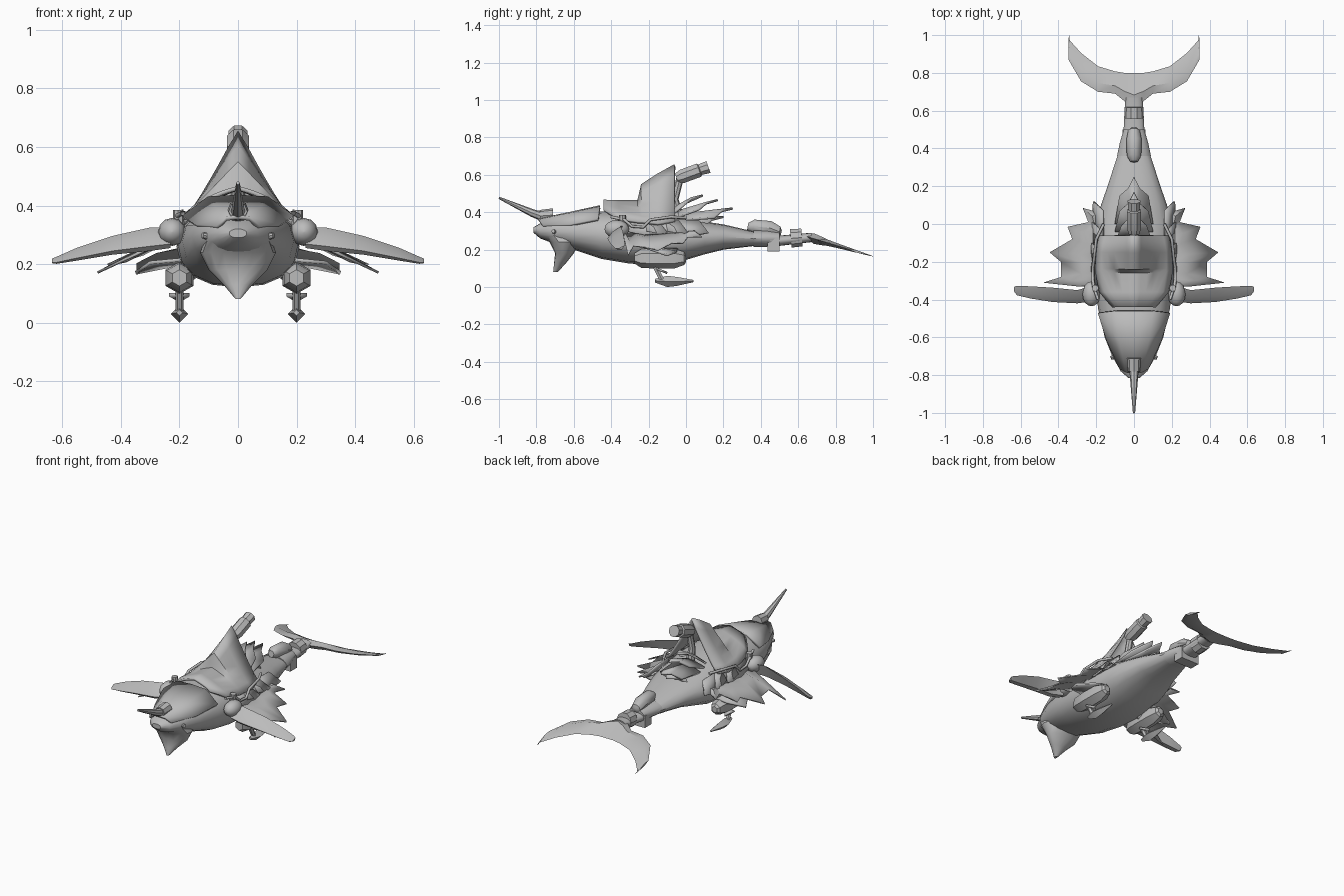
import bpy, bmesh, math
from mathutils import Vector

if "Cube" in bpy.data.objects:
    bpy.data.objects.remove(bpy.data.objects["Cube"])

grey = bpy.data.materials.new("plain_grey")
grey.diffuse_color = (0.5, 0.5, 0.5, 1)
grey.use_nodes = True
grey.node_tree.nodes["Principled BSDF"].inputs["Base Color"].default_value = grey.diffuse_color


def build(name, verts, faces, mirror=False, thick=0):
    bm = bmesh.new()
    vs = [bm.verts.new(v) for v in verts]
    for f in faces:
        bm.faces.new([vs[i] for i in f])
    bmesh.ops.recalc_face_normals(bm, faces=bm.faces)
    me = bpy.data.meshes.new(name)
    bm.to_mesh(me)
    bm.free()
    me.materials.append(grey)
    ob = bpy.data.objects.new(name, me)
    bpy.context.collection.objects.link(ob)
    if mirror:
        m = ob.modifiers.new("mirror", 'MIRROR')
        m.merge_threshold = 0.0005
    if thick:
        s = ob.modifiers.new("thickness", 'SOLIDIFY')
        s.thickness = thick
        s.offset = 0
    return ob


def loft(name, rings, closed=True, **kw):
    """Skin rows of points; closed rows become a capped tube."""
    n = len(rings[0])
    faces = []
    for r in range(len(rings) - 1):
        for i in range(n if closed else n - 1):
            j = (i + 1) % n
            faces.append((r*n + i, r*n + j, (r+1)*n + j, (r+1)*n + i))
    if closed:
        faces += [tuple(range(n)), tuple(range((len(rings)-1)*n, len(rings)*n))]
    return build(name, [p for r in rings for p in r], faces, **kw)


def rod(name, stations, seg=12, turn=0.0, **kw):
    """Turned part: stations are (point, radius) along a line."""
    a, b = Vector(stations[0][0]), Vector(stations[-1][0])
    q = (b - a).to_track_quat('Z', 'Y')
    rings = []
    for p, r in stations:
        rings.append([Vector(p) + q @ Vector((r*math.cos(turn + 2*math.pi*i/seg),
                                              r*math.sin(turn + 2*math.pi*i/seg), 0))
                      for i in range(seg)])
    return loft(name, rings, **kw)


def spow(v, p):
    return math.copysign(abs(v)**p, v)


ANG = [2*math.pi*i/16 for i in range(16)]

# Body and tail stalk: y, half width, bottom, top
body = [(-.815, .03, .29, .32), (-.78, .07, .26, .34), (-.7, .115, .23, .365),
        (-.6, .155, .2, .385), (-.45, .19, .15, .405), (-.3, .205, .125, .405),
        (-.15, .21, .12, .4), (0, .2, .145, .37), (.1, .175, .175, .35),
        (.2, .14, .2, .335), (.37, .085, .22, .295), (.5, .055, .22, .275),
        (.67, .045, .24, .29)]
loft("body", [[(w*spow(math.cos(a), .9), y, (b+t)/2 + (t-b)/2*spow(math.sin(a), .9))
               for a in ANG] for y, w, b, t in body])

# Downturned beak: z, front y, back y, half width
beak = [(.08, -.71, -.685, .008), (.13, -.705, -.64, .05), (.18, -.70, -.60, .1),
        (.24, -.73, -.57, .13), (.29, -.79, -.55, .11)]
loft("beak", [[(w*math.cos(a), (f+b)/2 + (b-f)/2*math.sin(a), z) for a in ANG]
              for z, f, b, w in beak])

# Faceted head plate
loft("head_plate", [[(0, -.79, .36), (.04, -.785, .355), (.07, -.765, .325)],
                    [(0, -.62, .395), (.075, -.62, .39), (.14, -.62, .33)],
                    [(0, -.46, .43), (.1, -.46, .425), (.187, -.47, .36)]],
     closed=False, mirror=True, thick=.014)

# Horn, its socket, and eyes
rod("horn", [((0, -.73, .365), .028), ((0, -.82, .395), .021), ((0, -1, .477), .006)], 8)
rod("horn_socket", [((0, -.71, .385), .036), ((0, -.78, .38), .032)], 8)
rod("eye", [((.1, -.7, .295), .014), ((.122, -.71, .298), .01)], 8, mirror=True)

# Saddle hood rising into the dorsal fin, open at the back: y, half width, edge, top, curve
hood = [(-.44, .11, .41, .46, .6), (-.36, .18, .36, .458, .6), (-.255, .2, .345, .46, .7),
        (-.235, .2, .345, .545, 1.1), (-.15, .2, .335, .6, 1.15), (-.06, .18, .35, .65, 1.15)]
loft("dorsal_hood", [[(w*t/6, y, b + (z-b)*(1 - t/6)**p) for t in range(7)]
                     for y, w, b, z, p in hood],
     closed=False, mirror=True, thick=.014)

# Back cannon with its post
rod("cannon", [((0, -.05, .58), .03), ((0, -.02, .592), .04), ((0, .07, .625), .04),
               ((0, .075, .627), .032), ((0, .12, .642), .036)], 8, math.pi/8)
rod("cannon_post", [((0, -.04, .38), .03), ((0, -.06, .47), .02), ((0, -.03, .59), .02)], 8)

# Overlapping back feathers: half width, base y, base z, tip y, tip z
for i, (w, by, bz, ty, tz) in enumerate([(.09, -.07, .39, .09, .49), (.1, -.04, .375, .17, .465),
                                         (.1, 0, .36, .25, .42), (.13, 0, .33, .2, .375)]):
    build(f"back_feather_{i+1}", [(0, by, bz + .03), (w, by, bz), (w*.75, ty - .1, tz - .05),
                                  (w*.3, ty - .06, tz - .015), (0, ty, tz)],
          [(0, 1, 2, 3), (0, 3, 4)], mirror=True, thick=.012)

# Pointed flank scales
for i, y in enumerate((-.2, -.09, .02)):
    x = .212 - i*.004
    build(f"flank_scale_{i+1}", [(x - .04, y - .13, .36), (x - .04, y + .05, .355),
                                 (x + .01, y + .1, .29), (x + .012, y, .27), (x + .008, y - .12, .3)],
          [(0, 1, 3, 4), (1, 2, 3)], mirror=True, thick=.01)

# Hose along the saddle edge
for s, side in ((1, "right"), (-1, "left")):
    cu = bpy.data.curves.new("hose_" + side, 'CURVE')
    cu.dimensions = '3D'
    cu.bevel_depth = .008
    cu.bevel_resolution = 2
    sp = cu.splines.new('POLY')
    pts = [(.19, -.4, .375), (.215, -.33, .36), (.218, -.29, .325), (.218, -.23, .32),
           (.212, -.19, .36), (.2, -.08, .375), (.16, 0, .37)]
    sp.points.add(len(pts) - 1)
    for p, c in zip(sp.points, pts):
        p.co = (s*c[0], c[1], c[2], 1)
    cu.materials.append(grey)
    bpy.context.collection.objects.link(bpy.data.objects.new("hose_" + side, cu))

# Shoulder joint and bladed flipper: x, y, half chord, z, half height
rod("shoulder_ball", [((.225, -.37 + .065*math.sin(a), .31), .046*math.cos(a) + .002)
                      for a in [math.pi*(k/8 - .5) for k in range(9)]], mirror=True)
rod("shoulder_pin", [((.2, -.34, .3), .02), ((.205, -.34, .385), .018)], 8, mirror=True)
wing = [(.23, -.37, .04, .29, .035), (.3, -.385, .035, .285, .04), (.43, -.375, .038, .264, .032),
        (.55, -.362, .032, .234, .022), (.62, -.352, .025, .213, .012), (.635, -.345, .012, .211, .008)]
loft("flipper", [[(x, y - c, z - h*.6), (x, y - c*.2, z + h*.3), (x, y + c, z + h),
                  (x, y + c*.3, z - h), (x, y - c*.6, z - h)] for x, y, c, z, h in wing],
     mirror=True)

# Webbed side fin: spike tips alternate with notches
rim = [(.3, -.33), (.48, -.31), (.385, -.28), (.385, -.2), (.445, -.15), (.325, -.08),
       (.35, -.015), (.24, .01), (.27, .085), (.19, .06)]
def fin_z(x, k): return .295 - .4*(x - .2) - (.012 if k % 2 else 0)
rows = [[(.17, -.33 + .37*k/9, .29), (.17 + (x - .17)*.5, -.33 + .37*k/9 + (y + .33 - .37*k/9)*.5,
        fin_z(.17 + (x - .17)*.5, k) + .01), (x, y, fin_z(x, k))] for k, (x, y) in enumerate(rim)]
loft("webbed_fin", rows, closed=False, mirror=True, thick=.008)

# Belly pods with side vanes
rod("belly_pod", [((.2, -.275, .153), .028), ((.2, -.24, .153), .05), ((.2, -.16, .153), .055),
                  ((.2, -.06, .153), .053), ((.2, -.01, .153), .035), ((.2, 0, .153), .02)],
    6, math.pi/6, mirror=True)
rod("pod_mount", [((.14, -.14, .21), .045), ((.2, -.14, .16), .04)], 8, mirror=True)
build("pod_vane", [(.14, -.24, .22), (.3, -.2, .205), (.35, -.1, .17), (.25, -.05, .19),
                   (.14, -.04, .21)], [(0, 1, 3, 4), (1, 2, 3)], mirror=True, thick=.012)

# Small darts hung under the pods
rod("dart_strut", [((.2, -.17, .12), .014), ((.2, -.13, .04), .014)], 6, mirror=True)
build("dart_fin", [(.165, -.15, .095), (.235, -.15, .095), (.2, -.1, .075)],
      [(0, 1, 2)], mirror=True, thick=.012)
rod("dart", [((.2, -.165, .034), .01), ((.2, -.1, .03), .03), ((.2, -.05, .03), .024),
             ((.2, .04, .032), .006)], 4, mirror=True)

# Tail collar armour
rod("tail_capsule", [((0, .33, .325), .02), ((0, .36, .325), .038), ((0, .45, .315), .04),
                     ((0, .5, .295), .03), ((0, .51, .292), .012)], 10)
loft("tail_clamp", [[(x, .435, .19), (x, .5, .19), (x, .5, .265), (x, .435, .265)]
                    for x in (-.062, .062)])
loft("tail_cuff", [[(w*math.cos(a), y, .26 + h*math.sin(a)) for a in ANG]
                   for y, w, h in ((.36, .09, .045), (.43, .075, .045), (.5, .055, .035))])
rod("stalk_ring", [((0, .56, .26), .052), ((0, .62, .265), .05)], 10)

# Tail fluke: x, leading y, trailing y, half thickness
half = [(.05, .65, .8, .026), (.1, .69, .808, .022), (.19, .7, .835, .018),
        (.28, .755, .905, .013), (.347, .87, .98, .007), (.342, .985, 1, .002)]
def zf(y): return .278 - .3*(y - .62)
spans = [(-x, f, b, t) for x, f, b, t in reversed(half)] + [(0, .62, .8, .028)] + half
loft("tail_fluke", [[(x, f, zf(f)), (x, f*.65 + b*.35, zf(f*.65 + b*.35) + t), (x, b, zf(b)),
                     (x, f*.65 + b*.35, zf(f*.65 + b*.35) - t)] for x, f, b, t in spans])

# Smooth skin with sharp edges kept
bpy.ops.object.select_all(action='DESELECT')
for ob in bpy.context.scene.objects:
    if ob.type == 'MESH':
        ob.select_set(True)
        bpy.context.view_layer.objects.active = ob
bpy.ops.object.shade_smooth_by_angle(angle=math.radians(35))
